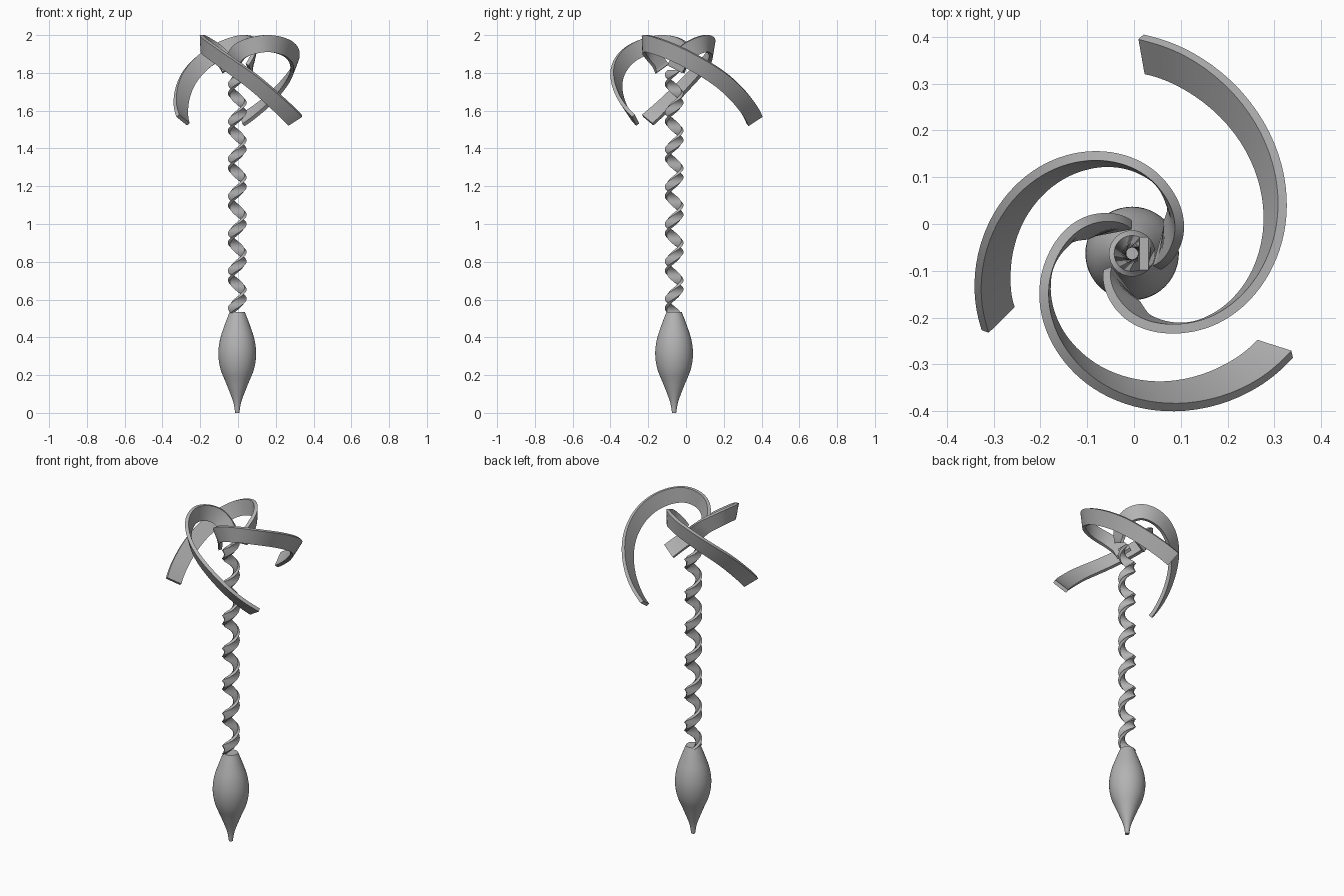
import bpy, bmesh, math
from mathutils import Vector, Matrix

cube = bpy.data.objects.get("Cube")
if cube:
    bpy.data.objects.remove(cube, do_unlink=True)

AXIS = Vector((-0.004, -0.063, 0))

grey = bpy.data.materials.new("plain grey")
grey.use_nodes = True
colour = (0.45, 0.45, 0.45, 1)
grey.diffuse_color = colour
grey.node_tree.nodes["Principled BSDF"].inputs["Base Color"].default_value = colour


def loft(name, rings, angle=35):
    """Skin a list of equal-sized rings and cap both ends."""
    bm = bmesh.new()
    loops = [[bm.verts.new(p + AXIS) for p in ring] for ring in rings]
    n = len(loops[0])
    for a, b in zip(loops, loops[1:]):
        for i in range(n):
            j = (i + 1) % n
            bm.faces.new((a[i], a[j], b[j], b[i]))
    bm.faces.new(loops[0])
    bm.faces.new(loops[-1])
    bmesh.ops.recalc_face_normals(bm, faces=bm.faces)
    mesh = bpy.data.meshes.new(name)
    bm.to_mesh(mesh)
    bm.free()
    mesh.materials.append(grey)
    obj = bpy.data.objects.new(name, mesh)
    bpy.context.collection.objects.link(obj)
    bpy.ops.object.select_all(action='DESELECT')
    obj.select_set(True)
    bpy.context.view_layer.objects.active = obj
    bpy.ops.object.shade_smooth_by_angle(angle=math.radians(angle))
    return obj


def smooth_path(points, steps):
    """Catmull-Rom interpolation through tuples of any length."""
    pts = [Vector(p) for p in points]
    pts = [2 * pts[0] - pts[1]] + pts + [2 * pts[-1] - pts[-2]]
    out = []
    for k in range(1, len(pts) - 2):
        p0, p1, p2, p3 = pts[k - 1:k + 3]
        for s in range(steps):
            t = s / steps
            out.append(0.5 * (2 * p1 + (p2 - p0) * t
                              + (2 * p0 - 5 * p1 + 4 * p2 - p3) * t * t
                              + (3 * p1 - p0 - 3 * p2 + p3) * t ** 3))
    return out + [pts[-2]]


# Bulb at the foot: (radius, height) profile turned round the axis
profile = [(0.011, 0), (0.022, 0.06), (0.056, 0.15), (0.088, 0.23),
           (0.1, 0.31), (0.091, 0.39), (0.065, 0.47), (0.04, 0.535)]
SIDES = 48
loft("bulb", [[Vector((r * math.cos(2 * math.pi * i / SIDES),
                       r * math.sin(2 * math.pi * i / SIDES), z))
               for i in range(SIDES)] for r, z in smooth_path(profile, 5)])

# Twisted shaft: an offset flat bar wound round the axis
BOTTOM, TOP, TURNS, STEPS = 0.53, 1.815, 6.5, 208
section = [(0.016, -0.035), (0.035, -0.035), (0.035, 0.035), (0.016, 0.035)]
rings = []
for k in range(STEPS + 1):
    t = k / STEPS
    turn = Matrix.Rotation(2 * math.pi * TURNS * (t - 1), 3, 'Z')
    z = BOTTOM + (TOP - BOTTOM) * t
    rings.append([turn @ Vector((x, y, z)) for x, y in section])
loft("twisted_shaft", rings)

# Curling ribbons: (angle, radius, height, lean) of the upper outer edge
edge = [(210, 0.07, 1.84, 40), (240, 0.105, 1.9, 28), (267, 0.145, 1.955, 12),
        (298, 0.194, 1.992, 2), (324, 0.243, 1.998, 3), (352, 0.297, 1.965, 10),
        (377, 0.346, 1.9, 20), (405, 0.398, 1.79, 32), (433, 0.448, 1.64, 45),
        (447, 0.469, 1.567, 50)]
WIDTH, THICK, INNER = 0.09, 0.02, 0.07


def ribbon(name, turn, spread):
    samples = smooth_path(edge, 8)
    path = []
    for deg, r, z, lean in samples:
        a = math.radians(deg + turn)
        r = INNER + (r - INNER) * spread
        path.append(Vector((r * math.cos(a), r * math.sin(a), z)))
    rings = []
    for k, p in enumerate(path):
        t = (path[min(k + 1, len(path) - 1)] - path[max(k - 1, 0)]).normalized()
        down = Vector((0, 0, -1))
        down = (down - t * down.dot(t)).normalized()
        inward = down.cross(t)
        if inward.dot(Vector((-p.x, -p.y, 0))) < 0:
            inward = -inward
        lean = math.radians(samples[k][3])
        across = (down * math.cos(lean) + inward * math.sin(lean)) * WIDTH
        depth = (inward * math.cos(lean) - down * math.sin(lean)) * THICK
        rings.append([p, p + across, p + across + depth, p + depth])
    loft(name, rings)


for name, turn, spread in (("ribbon_large", 0, 1.0),
                           ("ribbon_medium", -120, 0.852),
                           ("ribbon_small", 120, 0.73)):
    ribbon(name, turn, spread)
